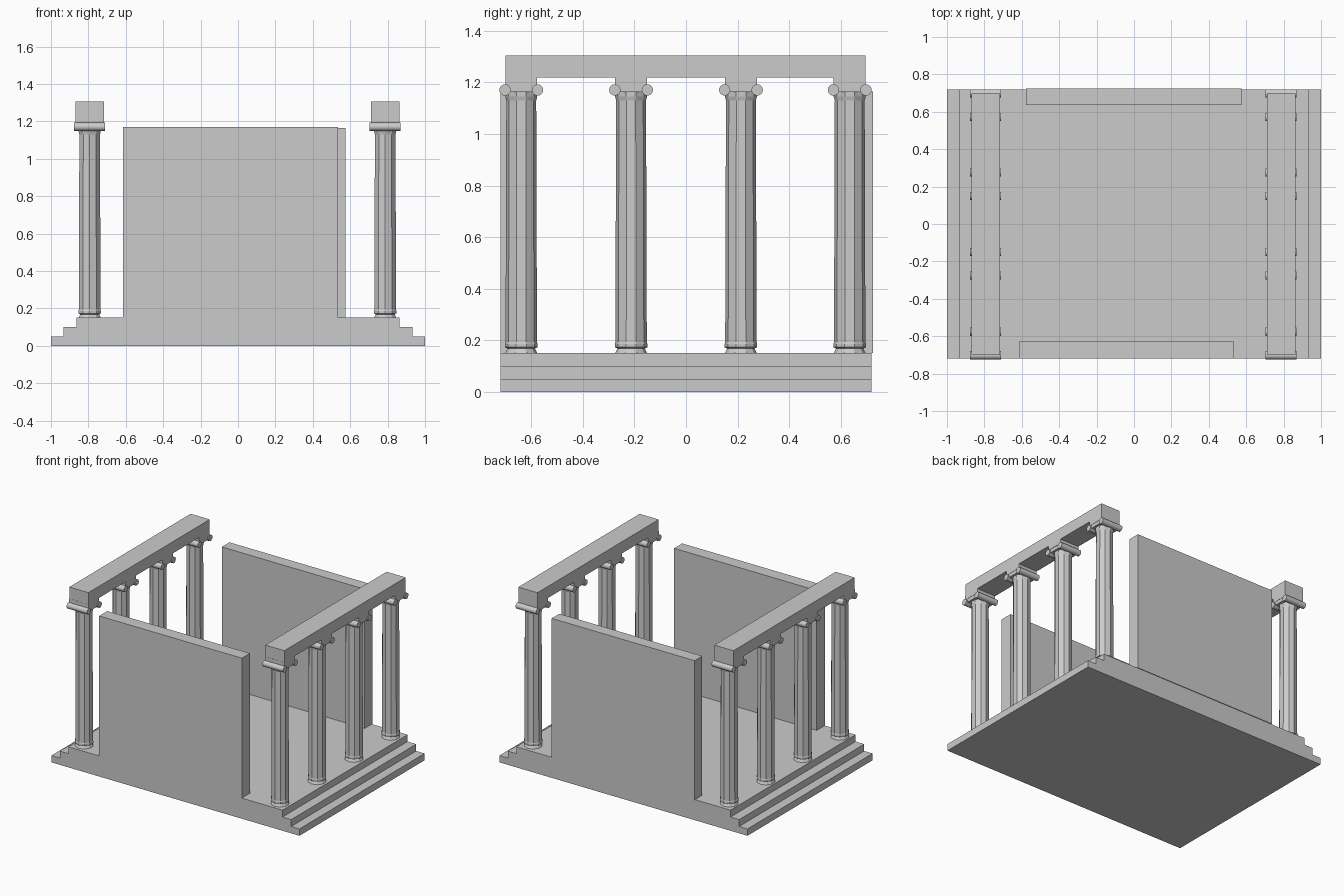
import bpy
from math import pi

cube = bpy.data.objects.get("Cube")
if cube:
    bpy.data.objects.remove(cube, do_unlink=True)

# One plain stone colour
stone = bpy.data.materials.new("grey_stone")
stone.use_nodes = True
grey = (0.6, 0.6, 0.6, 1)
stone.diffuse_color = grey
stone.node_tree.nodes["Principled BSDF"].inputs["Base Color"].default_value = grey


def finish(obj, name):
    obj.name = name
    obj.data.materials.append(stone)
    return obj


def box(name, x0, x1, y0, y1, z0, z1):
    bpy.ops.mesh.primitive_cube_add(
        size=1, location=((x0 + x1) / 2, (y0 + y1) / 2, (z0 + z1) / 2))
    obj = bpy.context.object
    obj.scale = (x1 - x0, y1 - y0, z1 - z0)
    return finish(obj, name)


def lathe(name, x, y, profile, sides):
    """Faceted solid of revolution from (radius, height) pairs."""
    verts, faces = [], []
    from math import cos, sin
    for r, z in profile:
        for i in range(sides):
            a = pi / 2 + 2 * pi * i / sides
            verts.append((r * cos(a), r * sin(a), z))
    for k in range(len(profile) - 1):
        for i in range(sides):
            j = (i + 1) % sides
            low, high = k * sides, (k + 1) * sides
            faces.append((low + i, low + j, high + j, high + i))
    faces.append(tuple(reversed(range(sides))))
    faces.append(tuple(range(len(verts) - sides, len(verts))))
    mesh = bpy.data.meshes.new(name)
    mesh.from_pydata(verts, [], faces)
    obj = bpy.data.objects.new(name, mesh)
    bpy.context.collection.objects.link(obj)
    obj.location = (x, y, 0)
    return finish(obj, name)


# Stepped platform, with steps along both sides
depth = 0.72
for i, half in enumerate((1.0, 0.933, 0.863)):
    box(f"platform_step_{i + 1}", -half, half, -depth, depth, i * 0.05, i * 0.05 + 0.05)

# End walls
box("front_wall", -0.615, 0.535, -depth, -0.627, 0.15, 1.17)
box("back_wall", -0.577, 0.575, 0.637, 0.725, 0.15, 1.165)

# Column outline: flared foot, ring, shaft, neck ring
column_profile = [
    (0.062, 0.15), (0.053, 0.168), (0.063, 0.173), (0.063, 0.186),
    (0.061, 0.193), (0.058, 1.13), (0.062, 1.145), (0.062, 1.17),
]

# Two colonnades, each carrying a beam
for side, cx in (("right", -0.793), ("left", 0.787)):
    box(f"{side}_beam", cx - 0.077, cx + 0.077, -0.70, 0.697, 1.22, 1.305)
    for n, cy in enumerate((-0.639, -0.213, 0.213, 0.635)):
        tag = f"{side}_{n + 1}"
        lathe(f"column_{tag}", cx, cy, column_profile, 10)
        box(f"capital_slab_{tag}", cx - 0.075, cx + 0.075,
            cy - 0.063, cy + 0.063, 1.163, 1.188)
        box(f"capital_block_{tag}", cx - 0.077, cx + 0.077,
            cy - 0.062, cy + 0.062, 1.188, 1.22)
        # Scroll rolls on both edges of the capital
        for edge in (-1, 1):
            bpy.ops.mesh.primitive_cylinder_add(
                vertices=16, radius=0.022, depth=0.166,
                location=(cx, cy + edge * 0.063, 1.171), rotation=(0, pi / 2, 0))
            scroll = finish(bpy.context.object, f"scroll_{tag}_{'back' if edge > 0 else 'front'}")
            bpy.ops.object.shade_smooth_by_angle()
